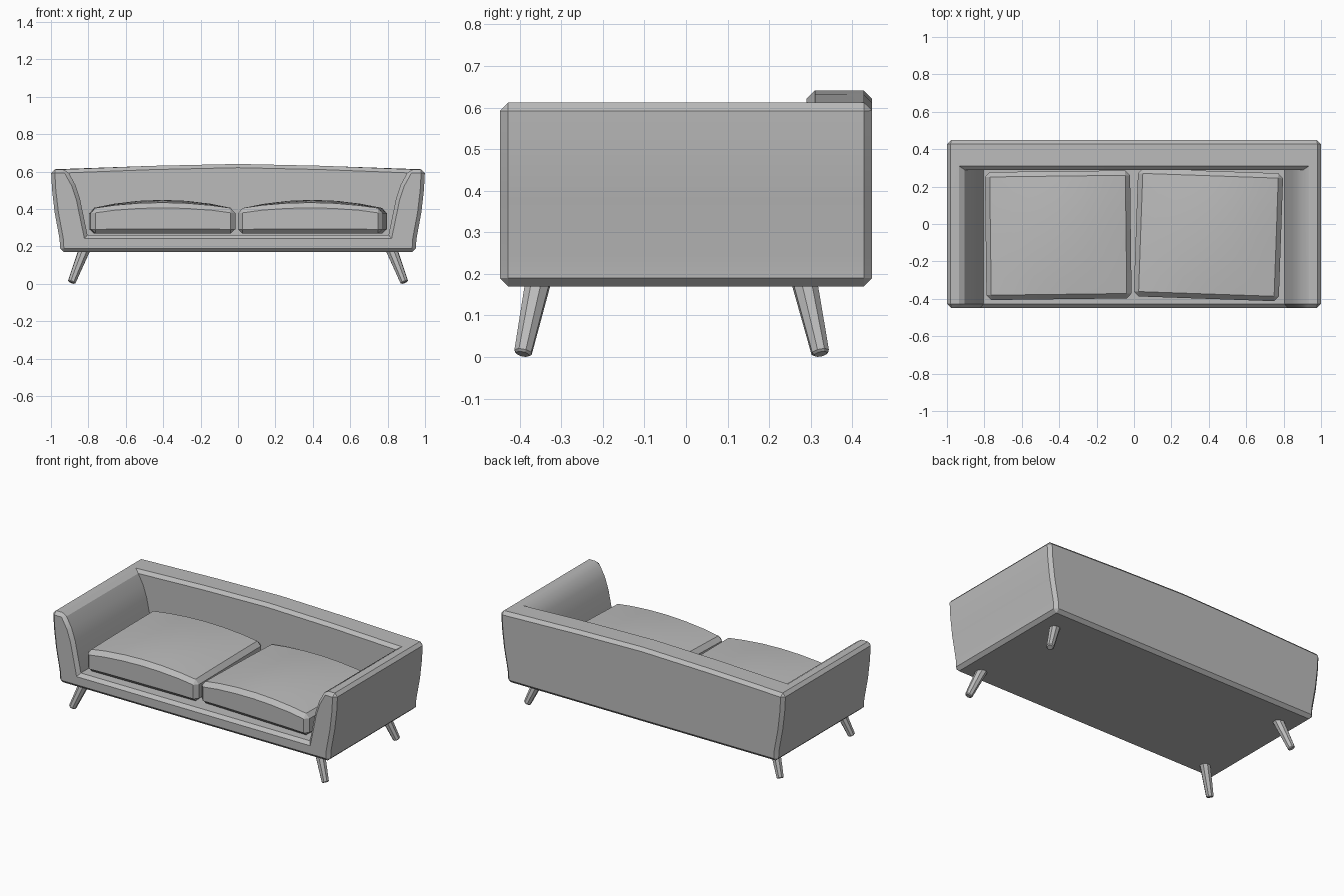
import bpy, bmesh, math
from mathutils import Vector, Matrix

if "Cube" in bpy.data.objects:
    bpy.data.objects.remove(bpy.data.objects["Cube"], do_unlink=True)

grey = bpy.data.materials.new("soft grey")
grey.use_nodes = True
tone = (0.5, 0.5, 0.5, 1)
grey.diffuse_color = tone
grey.node_tree.nodes["Principled BSDF"].inputs["Base Color"].default_value = tone


def finish(bm, name):
    bmesh.ops.recalc_face_normals(bm, faces=bm.faces)
    mesh = bpy.data.meshes.new(name)
    bm.to_mesh(mesh)
    bm.free()
    mesh.materials.append(grey)
    obj = bpy.data.objects.new(name, mesh)
    bpy.context.collection.objects.link(obj)
    bpy.ops.object.select_all(action='DESELECT')
    obj.select_set(True)
    bpy.context.view_layer.objects.active = obj
    bpy.ops.object.shade_smooth_by_angle(angle=math.radians(30))
    return obj


def bevel_sharp(bm, width, limit):
    bmesh.ops.recalc_face_normals(bm, faces=bm.faces)
    bm.normal_update()
    sharp = [e for e in bm.edges
             if e.is_convex and e.calc_face_angle(0) > math.radians(limit)]
    bmesh.ops.bevel(bm, geom=sharp, offset=width, segments=1,
                    affect='EDGES', profile=0.5)


# Frame: base, flared arms and crowned back as one upholstered shell
FRONT, WALL, BACK = -0.448, 0.29, 0.448
outer = [(0.95, 0.17), (0.954, 0.24), (0.98, 0.38), (0.994, 0.5), (1.0, 0.612)]
inner = [(0.915, 0.612), (0.87, 0.53), (0.845, 0.455), (0.805, 0.262)]
crown = [(0.45, 0.631), (0, 0.641), (-0.45, 0.631)]


def mirrored(points):
    return [(-x, z) for x, z in reversed(points)]


bm = bmesh.new()


def row(points, y):
    return [bm.verts.new((x, y, z)) for x, z in points]


def strip(a, b):
    for i in range(len(a) - 1):
        bm.faces.new((a[i], a[i + 1], b[i + 1], b[i]))


hollow = inner + mirrored(inner)
shell = mirrored(outer) + outer
n = len(outer)
shell_front, shell_back = row(shell, FRONT), row(shell, BACK)
hollow_front, hollow_wall = row(hollow, FRONT), row(hollow, WALL)
crown_front, crown_back = row(crown, WALL), row(crown, BACK)
bm.faces.new(shell_front + hollow_front)
bm.faces.new(shell_back + crown_back)
bm.faces.new(hollow_wall + crown_front[::-1])
strip(shell_front, shell_back)
strip(hollow_front, hollow_wall)
for k, j in ((-1, 0), (0, -1)):
    bm.faces.new((shell_front[k], shell_back[k], hollow_wall[j], hollow_front[j]))
strip([hollow_wall[0]] + crown_front + [hollow_wall[-1]],
      [shell_back[-1]] + crown_back + [shell_back[0]])
bevel_sharp(bm, 0.02, 35)
finish(bm, "sofa_frame")


# Seat cushions: crowned, chamfered and set slightly askew
def cushion(name, x, y, turn):
    bm = bmesh.new()
    bmesh.ops.create_cube(bm, size=2)
    bmesh.ops.subdivide_edges(bm, edges=bm.edges, cuts=5, use_grid_fill=True)
    for v in bm.verts:
        u, w, h = v.co
        puff = (1 - u * u) * (0.65 + 0.35 * (1 - w * w))
        top = 0.402 + 0.047 * puff
        v.co = (0.388 * u, 0.342 * w, 0.268 + (top - 0.268) * (h + 1) / 2)
    bevel_sharp(bm, 0.026, 55)
    obj = finish(bm, name)
    obj.location = (x, y, 0)
    obj.rotation_euler.z = math.radians(turn)


cushion("right_cushion", -0.405, -0.06, 0.7)
cushion("left_cushion", 0.398, -0.058, -2)


# Splayed tapered legs
def leg(name, top, foot):
    top, foot = Vector(top), Vector(foot)
    axis = top - foot
    bm = bmesh.new()
    place = Matrix.Translation((top + foot) / 2) @ axis.to_track_quat('Z', 'Y').to_matrix().to_4x4()
    bmesh.ops.create_cone(bm, cap_ends=True, segments=8, radius1=0.022,
                          radius2=0.032, depth=axis.length, matrix=place)
    rim = [e for e in bm.edges if all(v.co.z < 0.05 for v in e.verts)]
    bmesh.ops.bevel(bm, geom=rim, offset=0.005, segments=1, affect='EDGES')
    finish(bm, name)


for side, s in (("left", 1), ("right", -1)):
    leg("front_leg_" + side, (s * 0.82, -0.355, 0.185), (s * 0.89, -0.393, 0.007))
    leg("back_leg_" + side, (s * 0.82, 0.284, 0.185), (s * 0.89, 0.324, 0.007))
